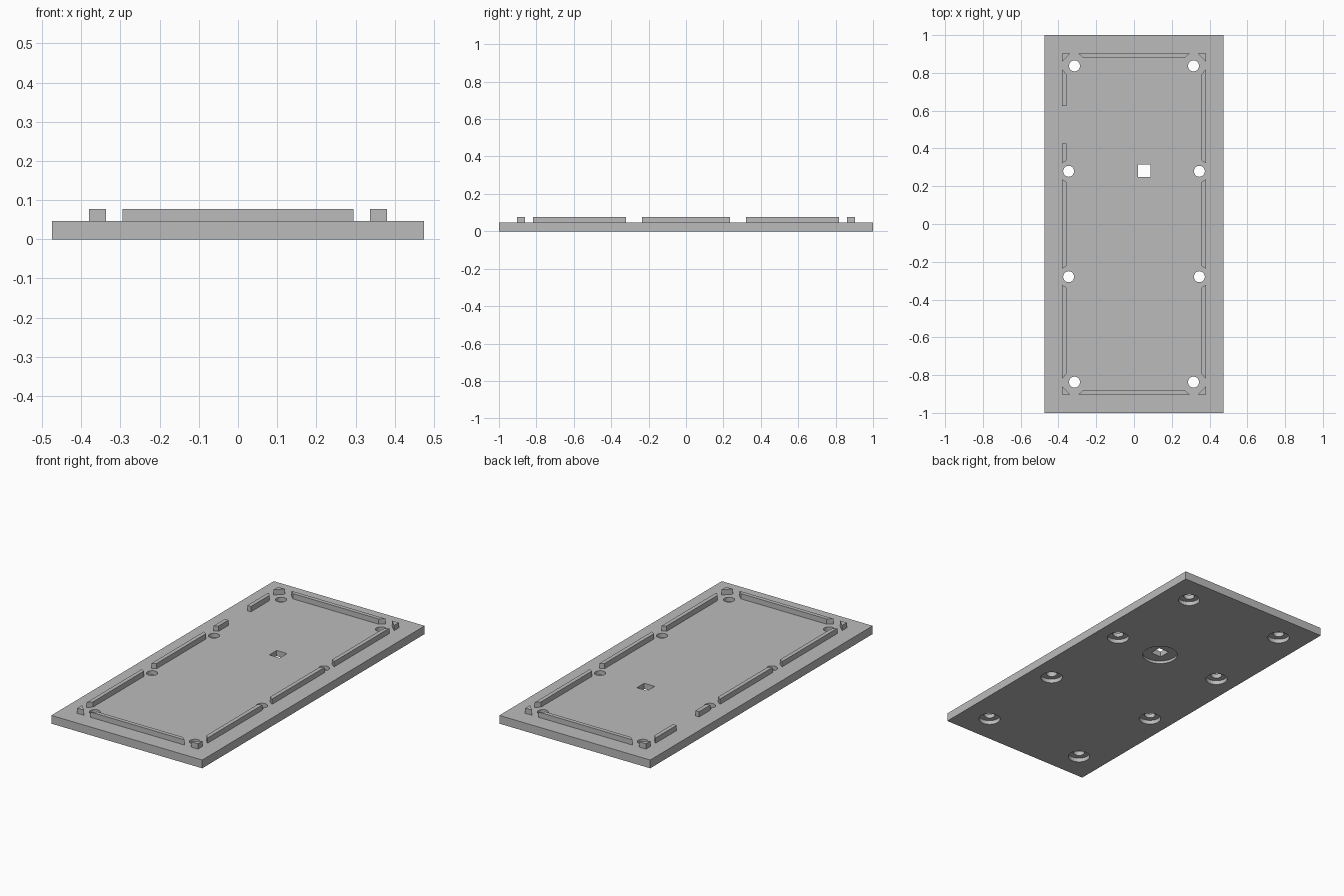
import bpy, bmesh
from mathutils import Matrix

cube = bpy.data.objects.get("Cube")
if cube:
    bpy.data.objects.remove(cube, do_unlink=True)

grey = bpy.data.materials.new("plain grey")
grey.use_nodes = True
colour = (0.5, 0.5, 0.5, 1)
grey.diffuse_color = colour
grey.node_tree.nodes["Principled BSDF"].inputs["Base Color"].default_value = colour

HALF_X, HALF_Y = 0.475, 1.0
PLATE_TOP, RIB_TOP = 0.047, 0.077
RIM_X, RIM_Y, RIB_W = 0.38, 0.903, 0.023


def make_object(name, bm):
    bmesh.ops.recalc_face_normals(bm, faces=bm.faces[:])
    mesh = bpy.data.meshes.new(name)
    bm.to_mesh(mesh)
    bm.free()
    mesh.materials.append(grey)
    obj = bpy.data.objects.new(name, mesh)
    bpy.context.collection.objects.link(obj)
    return obj


def prism(name, outline, z0, z1):
    """Extrude a flat outline upwards."""
    bm = bmesh.new()
    face = bm.faces.new([bm.verts.new((x, y, z0)) for x, y in outline])
    ext = bmesh.ops.extrude_face_region(bm, geom=[face])["geom"]
    verts = [g for g in ext if isinstance(g, bmesh.types.BMVert)]
    bmesh.ops.translate(bm, verts=verts, vec=(0, 0, z1 - z0))
    return make_object(name, bm)


def cylinder(bm, x, y, radius, z0, z1, sides=32):
    place = Matrix.Translation((x, y, (z0 + z1) / 2))
    bmesh.ops.create_cone(bm, cap_ends=True, segments=sides, radius1=radius,
                          radius2=radius, depth=z1 - z0, matrix=place)


# Base plate
plate = prism("base_plate", [(-HALF_X, -HALF_Y), (HALF_X, -HALF_Y),
                             (HALF_X, HALF_Y), (-HALF_X, HALF_Y)], 0, PLATE_TOP)

# Cutters: through holes, and wider recesses from the underside
SX, SY, SH = 0.055, 0.283, 0.033
holes = [(sx * x, sy * y) for x, y in ((0.315, 0.837), (0.346, 0.279))
         for sx in (-1, 1) for sy in (-1, 1)]
through, recess = bmesh.new(), bmesh.new()
for x, y in holes:
    cylinder(through, x, y, 0.029, -0.1, 0.1)
    cylinder(recess, x, y, 0.058, -0.1, 0.023)
bmesh.ops.create_cube(through, size=2 * SH,
                      matrix=Matrix.Translation((SX, SY, 0.02))
                      @ Matrix.Diagonal((1, 1, 4, 1)))
cylinder(recess, SX, SY, 0.093, -0.1, 0.015, 48)
cutters = [make_object("recess_cutter", recess), make_object("hole_cutter", through)]
for cutter in cutters:
    cutter.hide_render = True
    mod = plate.modifiers.new(cutter.name, 'BOOLEAN')
    mod.operation = 'DIFFERENCE'
    mod.solver = 'EXACT'
    mod.object = cutter

# Bake the holes into the plate
bpy.context.view_layer.update()
graph = bpy.context.evaluated_depsgraph_get()
cut_mesh = bpy.data.meshes.new_from_object(plate.evaluated_get(graph))
plate.modifiers.clear()
plate.data = cut_mesh
for cutter in cutters:
    bpy.data.objects.remove(cutter, do_unlink=True)


def side_rib(name, side, y0, y1, bevel0, bevel1):
    """Rib along a long side, with slanted ends on its inner face."""
    outer, inner = side * RIM_X, side * (RIM_X - RIB_W)
    prism(name, [(outer, y0), (outer, y1), (inner, y1 - bevel1),
                 (inner, y0 + bevel0)], PLATE_TOP, RIB_TOP)


# Long side ribs; the right rear one is broken by a gap
SLANT, SMALL = 0.025, 0.014
for label, side in (("left", 1), ("right", -1)):
    side_rib(label + "_front_rib", side, -0.818, -0.322, SLANT, SMALL)
    side_rib(label + "_middle_rib", side, -0.236, 0.236, SMALL, SMALL)
side_rib("left_rear_rib", 1, 0.322, 0.818, SMALL, SLANT)
side_rib("right_rear_rib_inner", -1, 0.322, 0.425, SMALL, 0)
side_rib("right_rear_rib_outer", -1, 0.626, 0.818, 0, SLANT)

# End ribs and triangular corner blocks
LEG = 0.043
for end, sy in (("front", -1), ("rear", 1)):
    y0, y1 = sy * RIM_Y, sy * (RIM_Y - RIB_W)
    prism(end + "_end_rib", [(-0.295, y0), (0.295, y0), (0.295 - SLANT, y1),
                             (SLANT - 0.295, y1)], PLATE_TOP, RIB_TOP)
    for label, sx in (("left", 1), ("right", -1)):
        prism(f"{end}_{label}_corner_block",
              [(sx * RIM_X, y0), (sx * (RIM_X - LEG), y0),
               (sx * RIM_X, sy * (RIM_Y - LEG))], PLATE_TOP, RIB_TOP)
